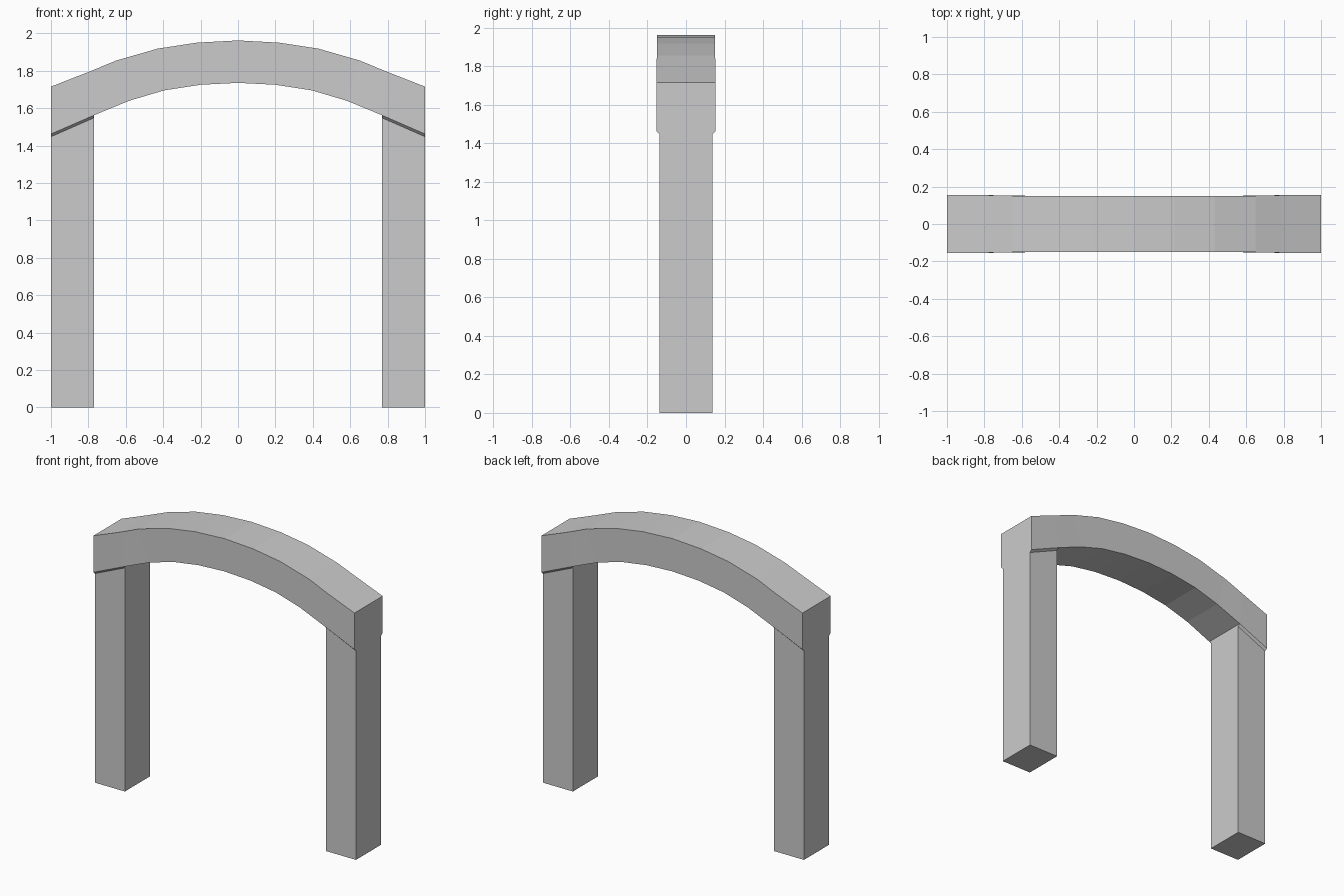
import bpy

if "Cube" in bpy.data.objects:
    bpy.data.objects.remove(bpy.data.objects["Cube"])

# (outer x, outer z, inner x, inner z, half depth) from the crown to the right end
HALF = [
    (0.00, 1.962, 0.00, 1.735, 0.151),
    (0.22, 1.950, 0.20, 1.725, 0.151),
    (0.43, 1.918, 0.395, 1.695, 0.151),
    (0.65, 1.855, 0.58, 1.640, 0.151),
    (0.79, 1.797, 0.77, 1.562, 0.154),
    (1.00, 1.715, 1.00, 1.462, 0.154),
]


def make_object(name, verts, faces):
    mesh = bpy.data.meshes.new(name)
    mesh.from_pydata(verts, [], faces)
    mesh.validate()
    obj = bpy.data.objects.new(name, mesh)
    bpy.context.collection.objects.link(obj)
    return obj


def loft(name, rings, cap_start=True, cap_end=True):
    """Join four-sided rings into a faceted solid."""
    verts = [v for ring in rings for v in ring]
    faces = []
    for i in range(len(rings) - 1):
        a, b = 4 * i, 4 * (i + 1)
        for k in range(4):
            n = (k + 1) % 4
            faces.append((a + k, a + n, b + n, b + k))
    if cap_start:
        faces.append((3, 2, 1, 0))
    if cap_end:
        e = len(verts) - 4
        faces.append((e, e + 1, e + 2, e + 3))
    return make_object(name, verts, faces)


# Curved beam across the top
stations = [(-a, b, -c, d, y) for a, b, c, d, y in reversed(HALF[1:])] + HALF
loft("arch_beam", [
    [(ox, -y, oz), (ox, y, oz), (ix, y, iz), (ix, -y, iz)][::-1]
    for ox, oz, ix, iz, y in stations
])


# Legs, flaring slightly where they meet the sloped underside of the beam
def leg_ring(side, z_in, z_out, y):
    ring = [(0.77 * side, -y, z_in), (1.0 * side, -y, z_out),
            (1.0 * side, y, z_out), (0.77 * side, y, z_in)]
    return ring if side > 0 else ring[::-1]


for name, side in (("left_leg", -1), ("right_leg", 1)):
    loft(name, [
        leg_ring(side, 0, 0, 0.138),
        leg_ring(side, 1.548, 1.447, 0.138),
        leg_ring(side, 1.562, 1.462, 0.154),
    ], cap_end=False)
# Make every face point outward
import bmesh
for obj in bpy.context.collection.objects:
    bm = bmesh.new()
    bm.from_mesh(obj.data)
    bmesh.ops.recalc_face_normals(bm, faces=bm.faces)
    bm.to_mesh(obj.data)
    bm.free()
